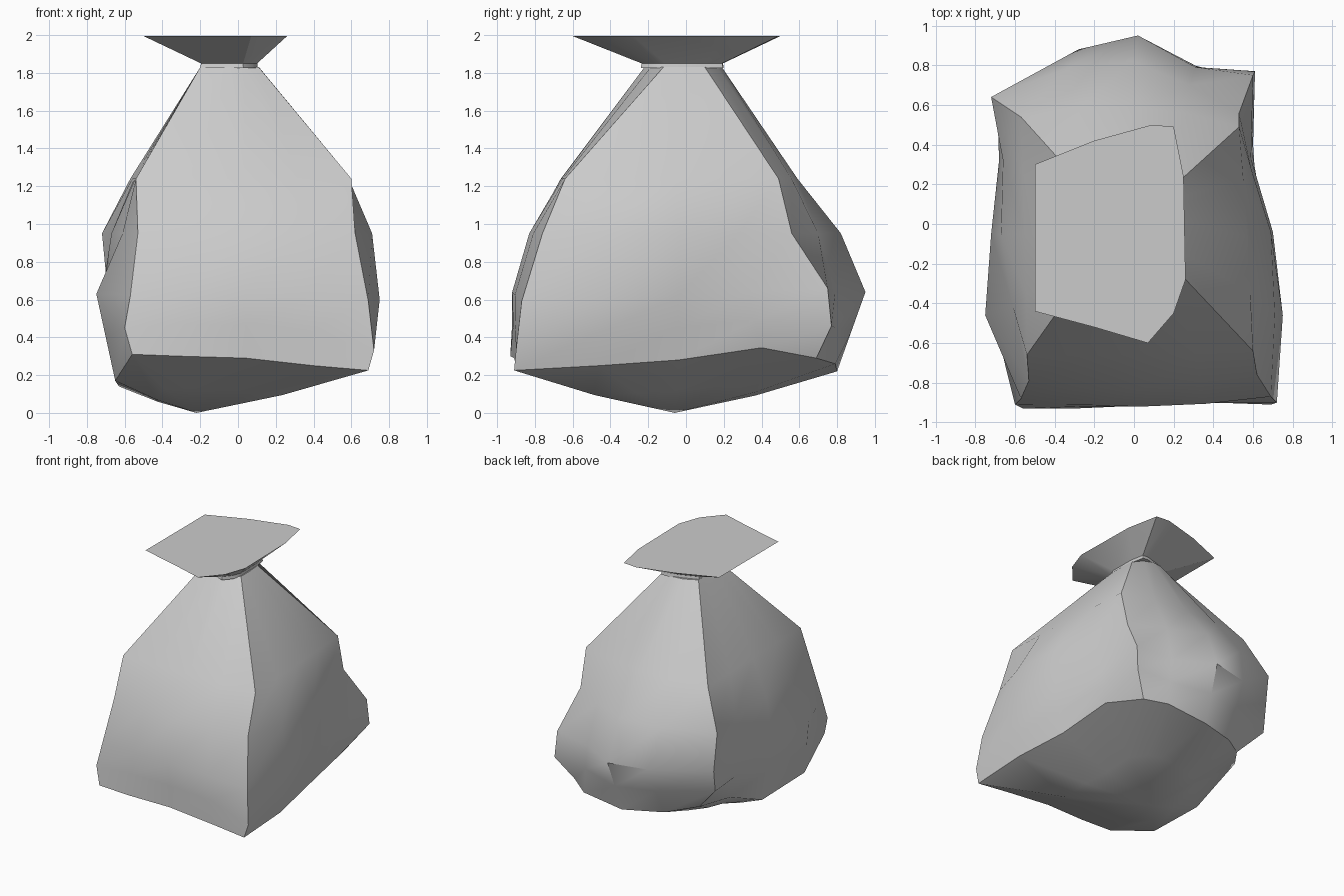
import bpy, bmesh
from math import radians
from mathutils import Vector

if "Cube" in bpy.data.objects:
    bpy.data.objects.remove(bpy.data.objects["Cube"])


def make_object(name, rings, smooth=34):
    """Loft equal-length rings of points; a single-point first ring becomes a fan."""
    bm = bmesh.new()
    loops = [[bm.verts.new(p) for p in ring] for ring in rings]
    for a, b in zip(loops, loops[1:]):
        n = len(b)
        for i in range(n):
            j = (i + 1) % n
            if len(a) == 1:
                bm.faces.new((a[0], b[j], b[i]))
            else:
                bm.faces.new((a[i], a[j], b[j], b[i]))
    if len(loops[0]) > 1:
        bm.faces.new(loops[0][::-1])
    bm.faces.new(loops[-1])
    bmesh.ops.recalc_face_normals(bm, faces=bm.faces)
    me = bpy.data.meshes.new(name)
    bm.to_mesh(me)
    bm.free()
    ob = bpy.data.objects.new(name, me)
    bpy.context.collection.objects.link(ob)
    bpy.ops.object.select_all(action='DESELECT')
    ob.select_set(True)
    bpy.context.view_layer.objects.active = ob
    bpy.ops.object.shade_smooth_by_angle(angle=radians(smooth))
    return ob


def ring(points, heights, dents={}):
    """Corner, mid, corner, mid... -> 16 points, each side a soft parabola.
    dents replaces single points of the result."""
    p = [Vector((x, y, z)) for (x, y), z in zip(points, heights)]
    out = []
    for k in range(0, 8, 2):
        a, m, b = p[k], p[k + 1], p[(k + 2) % 8]
        out += [a, 0.375 * a + 0.75 * m - 0.125 * b,
                m, 0.375 * b + 0.75 * m - 0.125 * a]
    for i, d in dents.items():
        out[i] = Vector(d)
    return out


# Sack cross-sections, ordered: front-left, front, front-right, right,
# back-right, back, back-left, left
base = ring([(-.56, -.93), (.04, -.91), (.69, -.91), (.63, -.04),
             (.49, .69), (.0, .80), (-.50, .55), (-.63, -.05)],
            [.31, .29, .225, .28, .29, .22, .28, .14],
            {1: (-.30, -.93, .30), 3: (.40, -.90, .25), 5: (.69, -.46, .25),
             7: (.60, .40, .345), 9: (.34, .79, .26), 11: (-.30, .70, .24),
             13: (-.64, .36, .32), 15: (-.65, -.55, .17)})
belly = ring([(-.57, -.88), (.04, -.92), (.69, -.87), (.70, -.04),
              (.60, .75), (.02, .95), (-.69, .64), (-.72, -.05)],
             [.62, .64, .59, .62, .66, .64, .64, .62],
             {5: (.75, -.46, .60), 7: (.59, .33, .64), 9: (.31, .79, .64),
              11: (-.28, .88, .64), 13: (-.68, .32, .63), 15: (-.75, -.46, .63)})

# Between base and belly: corners stand proud of the clipped base corners
lower = [a.lerp(b, .5) for a, b in zip(base, belly)]
for i, tip in {0: (-.60, -.91, .45), 4: (.72, -.90, .33),
               8: (.61, .77, .46), 12: (-.69, .62, .48)}.items():
    lower[i] = Vector(tip)

chest = ring([(-.53, -.79), (.04, -.83), (.62, -.76), (.69, -.04),
              (.53, .56), (.0, .82), (-.72, .64), (-.67, -.05)], [.95] * 8,
             {5: (.71, -.46, .95), 7: (.59, .28, .95), 9: (.28, .70, .95),
              13: (-.66, .32, .95)})
shoulder = ring([(-.54, -.66), (.03, -.66), (.60, -.64), (.57, -.06),
                 (.53, .49), (.0, .59), (-.57, .54), (-.55, -.05)], [1.24] * 8)
throat = ring([(-.20, -.18), (-.04, -.22), (.11, -.12), (.11, -.01),
               (.10, .10), (-.02, .19), (-.20, .13), (-.20, -.02)], [1.83] * 8)

# Sagging underside between the low point and the base edge
low = Vector((-.22, -.06, 0))
under = []
for v in base:
    q = low.lerp(v, .5)
    q.z = v.z * .42
    under.append(q)
make_object("sack_body", [[low], under, base, lower, belly, chest, shoulder, throat])

# Gathered neck and flared top share one outline at different scales
rim = [(-.50, -.44), (-.20, -.52), (.07, -.60), (.20, -.45), (.26, -.28),
       (.25, .24), (.20, .49), (.09, .50), (-.20, .42), (-.50, .30)]


def outline(s, z):
    return [(x * s, y * s, z) for x, y in rim]


make_object("neck_tie", [outline(.40, 1.825), outline(.39, 1.855)])
make_object("flared_top", [outline(.39, 1.85), outline(1, 1.995)], 20)
